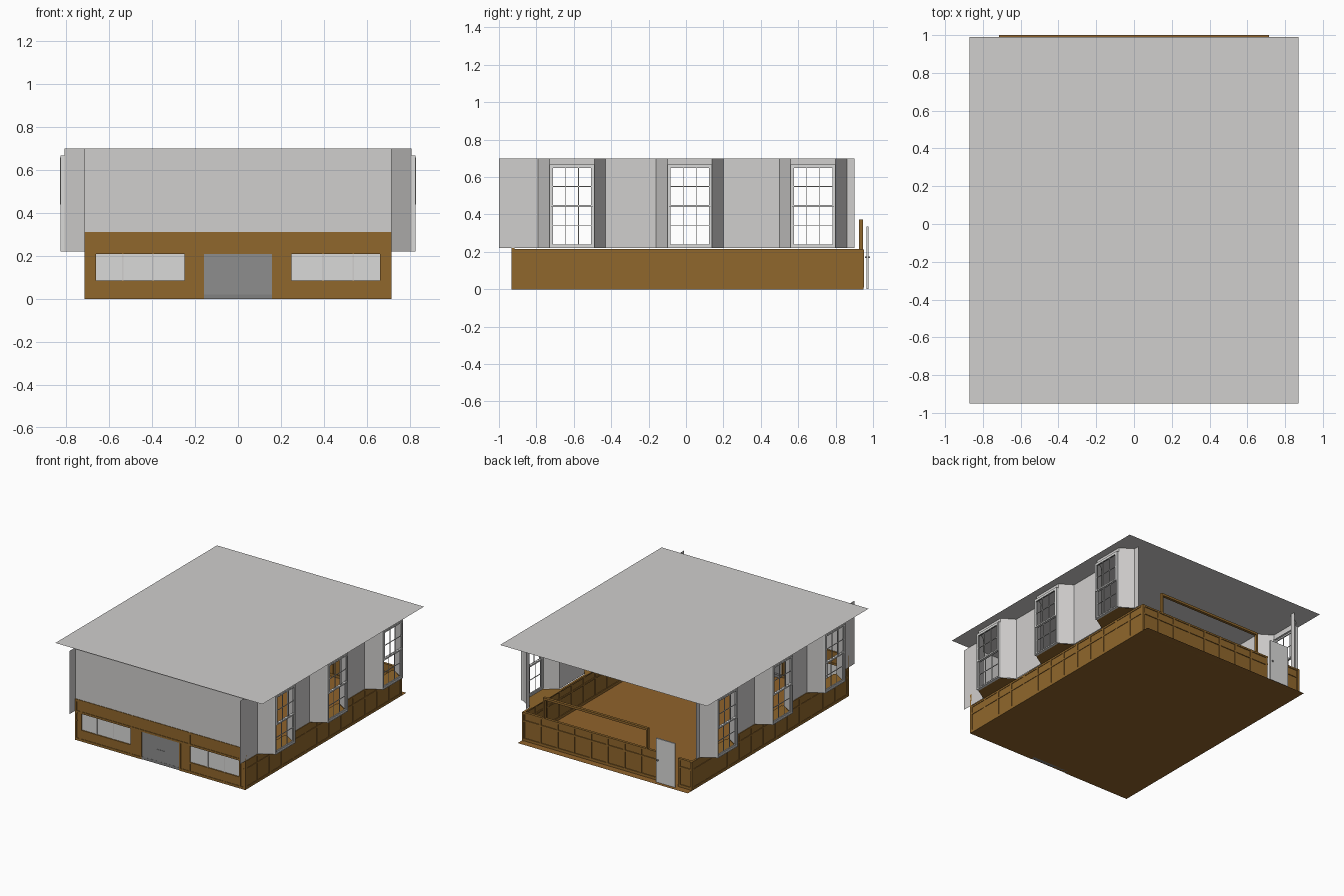
import bpy, bmesh

def mat(name, r, g, b):
    m = bpy.data.materials.new(name)
    m.diffuse_color = (r, g, b, 1)
    return m

WALL = mat("wall_grey", 0.63, 0.62, 0.61)
WHITE = mat("white_trim", 0.70, 0.70, 0.69)
WOOD = mat("oak_wood", 0.28, 0.135, 0.025)
FLOOR = mat("floor_wood", 0.28, 0.125, 0.025)
STONE = mat("fireplace_stone", 0.27, 0.27, 0.27)
DARK = mat("hearth_stone", 0.22, 0.22, 0.22)

class Part:
    """Collects boxes and flat quads into one named object."""
    def __init__(self, name, material):
        self.name, self.material, self.bm = name, material, bmesh.new()

    def box(self, x0, x1, y0, y1, z0, z1):
        v = [self.bm.verts.new((x, y, z)) for x in (x0, x1) for y in (y0, y1) for z in (z0, z1)]
        for f in ((0, 1, 3, 2), (4, 6, 7, 5), (0, 4, 5, 1), (2, 3, 7, 6), (0, 2, 6, 4), (1, 5, 7, 3)):
            self.bm.faces.new([v[i] for i in f])

    def poly(self, pts):
        self.bm.faces.new([self.bm.verts.new(p) for p in pts])

    def wall(self, a, b, z0, z1):
        self.poly([(*a, z0), (*b, z0), (*b, z1), (*a, z1)])

    def done(self, solid=True):
        if solid:
            bmesh.ops.recalc_face_normals(self.bm, faces=self.bm.faces)
        me = bpy.data.meshes.new(self.name)
        self.bm.to_mesh(me)
        self.bm.free()
        me.materials.append(self.material)
        ob = bpy.data.objects.new(self.name, me)
        bpy.context.collection.objects.link(ob)

W = 0.715           # half width of the room
F = -0.93           # front wall
BAYS = (-0.61, 0.02, 0.68)
OUT = 0.81          # bay front

# floor and ceiling
p = Part("floor", FLOOR)
p.poly([(-W, F, 0), (W, F, 0), (W, 1, 0), (-W, 1, 0)])
p.done(False)
p = Part("ceiling", WALL)
p.poly([(-0.87, -0.95, 0.7), (0.87, -0.95, 0.7), (0.87, 0.99, 0.7), (-0.87, 0.99, 0.7)])
p.done(False)

for s, side in ((-1, "left"), (1, "right")):
    # upper wall with three angled bays
    p = Part(side + "_upper_wall", WALL)
    y = -1.0
    for c in BAYS:
        p.wall((s * W, y), (s * W, c - 0.18), 0.22, 0.7)
        p.wall((s * W, c - 0.18), (s * OUT, c - 0.12), 0.22, 0.7)
        p.wall((s * OUT, c - 0.12), (s * OUT, c + 0.12), 0.665, 0.7)
        p.wall((s * OUT, c + 0.12), (s * W, c + 0.18), 0.22, 0.7)
        y = c + 0.18
    p.wall((s * W, y), (s * W, 0.9), 0.22, 0.7)
    p.done(False)

    # window sills
    p = Part(side + "_window_sills", WOOD)
    for c in BAYS:
        p.poly([(s * 0.69, c - 0.18, 0.218), (s * W, c - 0.18, 0.218), (s * OUT, c - 0.12, 0.218),
                (s * OUT, c + 0.12, 0.218), (s * W, c + 0.18, 0.218), (s * 0.69, c + 0.18, 0.218)])
    p.done(False)

    # double hung windows: outer frame, two sashes, three by two panes each
    p = Part(side + "_windows", WHITE)
    for c in BAYS:
        def bar(d, t, y0, y1, z0, z1):
            x0, x1 = sorted((s * d, s * (d + t)))
            p.box(x0, x1, c + y0, c + y1, z0, z1)
        for e in (-0.12, 0.112):
            bar(0.806, 0.022, e, e + 0.008, 0.22, 0.668)
        bar(0.806, 0.022, -0.112, 0.112, 0.22, 0.229)
        bar(0.806, 0.022, -0.112, 0.112, 0.658, 0.668)
        for d, z0, z1 in ((0.811, 0.229, 0.45), (0.821, 0.44, 0.658)):
            for e in (-0.112, 0.102):
                bar(d, 0.009, e, e + 0.010, z0, z1)
            for z in (z0, z1 - 0.010):
                bar(d, 0.009, -0.102, 0.102, z, z + 0.010)
            for e in (-0.035, 0.035):
                bar(d + 0.002, 0.005, e - 0.002, e + 0.002, z0 + 0.01, z1 - 0.01)
            zm = (z0 + z1) / 2
            bar(d + 0.002, 0.005, -0.102, 0.102, zm - 0.002, zm + 0.002)
    p.done()

    # wood wainscot with rails and stiles on both faces
    p = Part(side + "_wainscot", WOOD)
    def board(a, b, y0, y1, z0, z1):
        x0, x1 = sorted((s * a, s * b))
        p.box(x0, x1, y0, y1, z0, z1)
    board(0.704, 0.711, F, 0.95, 0, 0.215)
    for z0, z1 in ((0, 0.02), (0.145, 0.157), (0.203, 0.216)):
        board(0.698, W, F - 0.004, 0.95, z0, z1)
    n = 13
    for i in range(n + 1):
        y = F + 0.008 + (0.95 - F - 0.016) * i / n
        board(0.699, 0.7145, y - 0.009, y + 0.009, 0.01, 0.21)
    p.done()

# front upper wall with two seam strips
p = Part("front_upper_wall", WALL)
p.wall((-W, F), (W, F), 0.31, 0.7)
p.done(False)
p = Part("front_wall_seams", WALL)
for x in (-0.242, 0.242):
    p.box(x - 0.003, x + 0.003, F - 0.003, F + 0.003, 0.31, 0.7)
p.done()

# front wood panelling around the shelves and the fireplace
p = Part("front_panelling", WOOD)
p.box(-W, W, F, F + 0.008, 0.21, 0.31)
for z0, z1 in ((0.21, 0.225), (0.295, 0.312)):
    p.box(-W, W, F - 0.004, F + 0.012, z0, z1)
for s in (-1, 1):
    def span(a, b, z0, z1, d=0.0):
        x0, x1 = sorted((s * a, s * b))
        p.box(x0, x1, F - d, F + 0.008 + d, z0, z1)
    span(0.158, W, 0, 0.085)
    span(0.158, 0.25, 0.085, 0.21)
    span(0.663, W, 0.085, 0.21)
    span(0.158, W, 0, 0.018, 0.004)
    span(0.25, 0.663, 0.074, 0.086, 0.004)
    span(0.158, 0.170, 0.018, 0.21, 0.004)
    span(0.238, 0.25, 0.018, 0.30, 0.004)
    span(0.663, 0.675, 0.018, 0.30, 0.004)
    span(0.703, W, 0.018, 0.30, 0.004)
    for x in (0.396, 0.537):
        span(x - 0.005, x + 0.005, 0.018, 0.075, 0.003)
p.done()

# pale cabinet panes with dividers
p = Part("cabinet_panes", WHITE)
q = Part("cabinet_dividers", WALL)
for s in (-1, 1):
    x0, x1 = sorted((s * 0.25, s * 0.663))
    p.wall((x0, F + 0.004), (x1, F + 0.004), 0.085, 0.21)
    for x in (0.396, 0.537):
        q.box(s * x - 0.004, s * x + 0.004, F - 0.001, F + 0.009, 0.085, 0.21)
p.done(False)
q.done()

# fireplace
p = Part("fireplace", STONE)
p.box(-0.158, 0.158, F + 0.001, F + 0.012, 0.02, 0.21)
for x in (-0.034, 0.03):
    p.box(x, x + 0.004, F - 0.002, F + 0.016, 0.02, 0.11)
p.box(-0.03, 0.03, F - 0.002, F + 0.016, 0.106, 0.11)
p.done()
p = Part("hearth", DARK)
p.box(-0.158, 0.158, F, F + 0.03, 0, 0.02)
p.done()

# back half wall, with a gap for the door
p = Part("back_wainscot", WOOD)
for x0, x1, n in ((-0.43, W, 8), (-W, -0.595, 1)):
    p.box(x0, x1, 0.932, 0.94, 0, 0.215)
    for z0, z1 in ((0, 0.02), (0.145, 0.157), (0.203, 0.216)):
        p.box(x0, x1, 0.926, 0.946, z0, z1)
    for i in range(n + 1):
        x = x0 + 0.009 + (x1 - x0 - 0.018) * i / n
        p.box(x - 0.009, x + 0.009, 0.927, 0.945, 0.01, 0.21)
p.done()

# open frame above the half wall
p = Part("back_opening_frame", WOOD)
for x in (-0.34, 0.525):
    p.box(x, x + 0.014, 0.925, 0.946, 0.21, 0.37)
p.box(-0.34, 0.539, 0.925, 0.946, 0.355, 0.372)
p.done()

# door and handle
p = Part("door", WHITE)
p.box(-0.59, -0.43, 0.966, 0.976, 0.002, 0.335)
p.done()
p = Part("door_handle", STONE)
p.box(-0.452, -0.442, 0.958, 0.984, 0.166, 0.176)
p.done()
